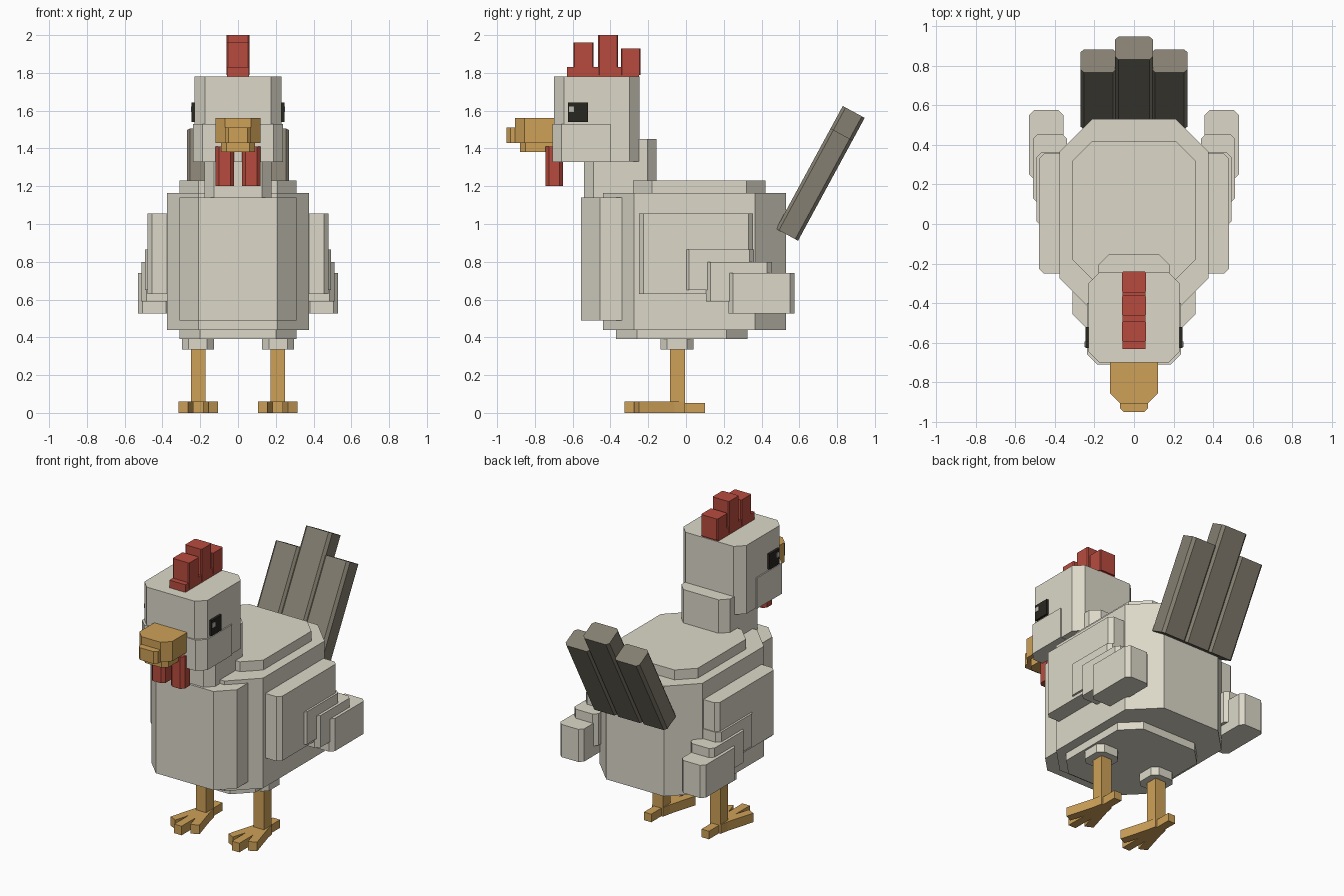
import bpy, bmesh, math
from mathutils import Matrix

if "Cube" in bpy.data.objects:
    bpy.data.objects.remove(bpy.data.objects["Cube"])


def material(name, rgb):
    m = bpy.data.materials.new(name)
    lin = [((c / 255 + 0.055) / 1.055) ** 2.4 for c in rgb]
    m.diffuse_color = (*lin, 1)
    m.use_nodes = True
    m.node_tree.nodes["Principled BSDF"].inputs["Base Color"].default_value = m.diffuse_color
    return m


WHITE = material("cream_white", (220, 216, 201))
ORANGE = material("beak_orange", (206, 161, 88))
RED = material("comb_red", (184, 75, 62))
OLIVE = material("tail_grey", (133, 127, 113))
BLACK = material("eye_black", (40, 38, 32))
GLINT = material("eye_glint", (190, 187, 175))


def extrude(name, outline, z0, z1, mat, matrix=None):
    """Extrude a flat outline from z0 to z1."""
    bm = bmesh.new()
    face = bm.faces.new([bm.verts.new((x, y, z0)) for x, y in outline])
    top = bmesh.ops.extrude_face_region(bm, geom=[face])["geom"]
    verts = [v for v in top if isinstance(v, bmesh.types.BMVert)]
    bmesh.ops.translate(bm, verts=verts, vec=(0, 0, z1 - z0))
    if matrix:
        bm.transform(matrix)
    bmesh.ops.recalc_face_normals(bm, faces=bm.faces)
    mesh = bpy.data.meshes.new(name)
    bm.to_mesh(mesh)
    bm.free()
    mesh.materials.append(mat)
    obj = bpy.data.objects.new(name, mesh)
    bpy.context.collection.objects.link(obj)
    return obj


def block(name, x, y, z, c, mat, matrix=None, front=None, back=None):
    """Box with chamfered upright edges; front/back override the chamfer."""
    f = c if front is None else front
    b = c if back is None else back
    (x0, x1), (y0, y1) = x, y
    pts = [(x0 + f, y0), (x1 - f, y0), (x1, y0 + f), (x1, y1 - b),
           (x1 - b, y1), (x0 + b, y1), (x0, y1 - b), (x0, y0 + f)]
    outline = []
    for p in pts:
        if p not in outline:
            outline.append(p)
    return extrude(name, outline, z[0], z[1], mat, matrix)


def centred(name, w, y, z, c, mat, **kw):
    return block(name, (-w, w), y, z, c, mat, **kw)


# Body
centred("body", 0.375, (-0.44, 0.53), (0.44, 1.165), 0.165, WHITE)
centred("back_plate", 0.31, (-0.28, 0.42), (1.16, 1.23), 0.10, WHITE)
centred("belly_plate", 0.31, (-0.37, 0.325), (0.39, 0.45), 0.11, WHITE)
centred("chest", 0.31, (-0.555, -0.20), (0.49, 1.14), 0.10, WHITE, back=0)

# Neck and head
centred("neck", 0.178, (-0.54, -0.155), (1.12, 1.45), 0.05, WHITE)
centred("head", 0.23, (-0.70, -0.245), (1.33, 1.78), 0.055, WHITE)
centred("cheeks", 0.238, (-0.708, -0.40), (1.328, 1.53), 0.05, WHITE, back=0)

# Beak
centred("upper_beak", 0.12, (-0.905, -0.68), (1.43, 1.56), 0.05, ORANGE, back=0)
centred("beak_tip", 0.07, (-0.95, -0.88), (1.43, 1.51), 0.02, ORANGE, back=0)
centred("lower_beak", 0.09, (-0.88, -0.68), (1.38, 1.435), 0.03, ORANGE, back=0)

# Comb
centred("comb_base", 0.058, (-0.63, -0.25), (1.77, 1.83), 0, RED)
for i, (y0, top) in enumerate([(-0.595, 1.96), (-0.465, 2.0), (-0.345, 1.93)]):
    centred(f"comb_spike_{i}", 0.06, (y0, y0 + 0.105), (1.79, top), 0.006, RED)

# Tail feathers, leaning backward
lean = Matrix.Translation((0, 0.535, 0.943)) @ Matrix.Rotation(math.radians(-28.5), 4, 'X')
for name, x0, x1, length in [("tail_middle", -0.095, 0.095, 0.74),
                             ("tail_left", -0.27, -0.09, 0.605),
                             ("tail_right", 0.09, 0.27, 0.605)]:
    block(name, (x0, x1), (-0.066, 0.066), (0, length), 0.017, OLIVE, matrix=lean)

# Wing layers: inner x, outer x, y range, z range
WING = [(0.33, 0.48, (-0.25, 0.355), (0.63, 1.055)),
        (0.35, 0.493, (-0.01, 0.36), (0.65, 0.865)),
        (0.337, 0.51, (0.105, 0.455), (0.59, 0.80)),
        (0.357, 0.53, (0.225, 0.575), (0.525, 0.74))]

# Half outline of the foot, from heel to middle toe
FOOT = [(0.04, -0.005), (0.05, -0.06), (0.105, -0.25), (0.055, -0.275),
        (0.027, -0.18), (0.027, -0.325)]

for side, s in (("left", -1), ("right", 1)):
    def paired(name, a, b, y, z, c, mat, **kw):
        return block(f"{name}_{side}", tuple(sorted((s * a, s * b))), y, z, c, mat, **kw)

    # Eye
    paired("eye", 0.22, 0.245, (-0.625, -0.52), (1.54, 1.642), 0, BLACK)
    paired("eye_glint", 0.24, 0.249, (-0.62, -0.592), (1.593, 1.622), 0, GLINT)

    # Wattle
    paired("wattle", 0.02, 0.12, (-0.745, -0.65), (1.20, 1.41), 0.02, RED)

    # Wing
    for i, (a, b, y, z) in enumerate(WING):
        paired(f"wing_layer_{i}", a, b, y, z, 0.025, WHITE)

    # Leg and foot
    paired("thigh", 0.128, 0.297, (-0.135, 0.04), (0.335, 0.40), 0.035, WHITE)
    paired("leg", 0.172, 0.248, (-0.085, -0.005), (0.02, 0.35), 0, ORANGE)
    outline = FOOT + [(-x, y) for x, y in reversed(FOOT)]
    extrude(f"foot_{side}", outline, 0, 0.06, ORANGE, Matrix.Translation((s * 0.21, 0, 0)))
    paired("back_toe", 0.183, 0.237, (-0.02, 0.10), (0, 0.053), 0, ORANGE)
